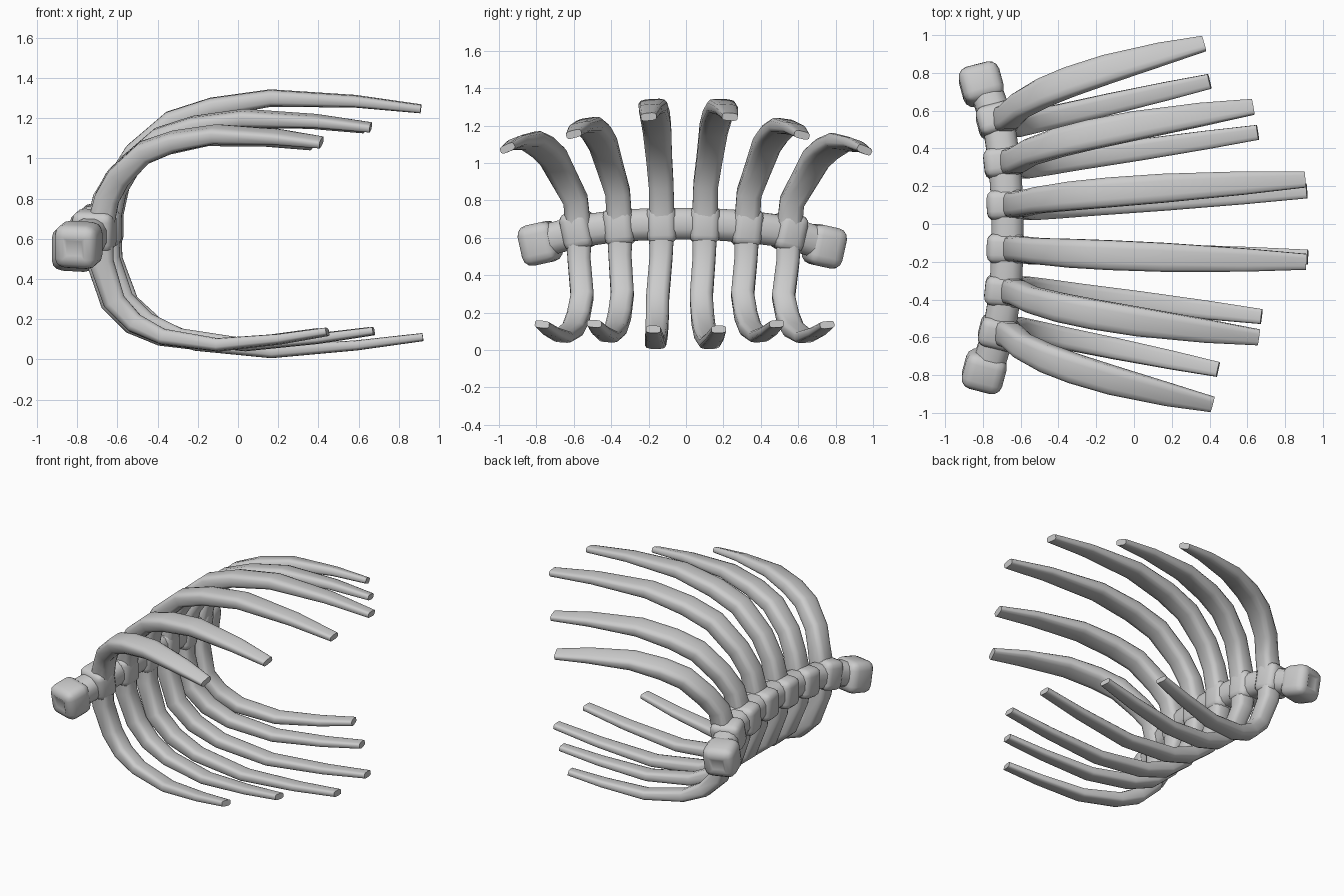
import bpy, bmesh, math
from mathutils import Vector, Matrix

if "Cube" in bpy.data.objects:
    bpy.data.objects.remove(bpy.data.objects["Cube"])


def finish(bm, name, angle=55):
    bmesh.ops.recalc_face_normals(bm, faces=bm.faces)
    me = bpy.data.meshes.new(name)
    bm.to_mesh(me)
    bm.free()
    ob = bpy.data.objects.new(name, me)
    bpy.context.collection.objects.link(ob)
    bpy.ops.object.select_all(action='DESELECT')
    ob.select_set(True)
    bpy.context.view_layer.objects.active = ob
    bpy.ops.object.shade_smooth_by_angle(angle=math.radians(angle))
    return ob


def sweep(name, path, n=12, power=0.55):
    """path: list of (point, width, thickness, width direction)"""
    bm = bmesh.new()
    rings = []
    for i, (p, w, t, side) in enumerate(path):
        tan = (path[min(i + 1, len(path) - 1)][0] - path[max(i - 1, 0)][0]).normalized()
        a = (side - tan * side.dot(tan)).normalized()
        b = tan.cross(a)
        ring = []
        for k in range(n):
            ang = 2 * math.pi * (k + 0.5) / n
            c, s = math.cos(ang), math.sin(ang)
            c = math.copysign(abs(c) ** power, c)
            s = math.copysign(abs(s) ** power, s)
            ring.append(bm.verts.new(p + a * c * w / 2 + b * s * t / 2))
        rings.append(ring)
    for r0, r1 in zip(rings, rings[1:]):
        for k in range(n):
            bm.faces.new((r0[k], r0[(k + 1) % n], r1[(k + 1) % n], r1[k]))
    bm.faces.new(rings[0])
    bm.faces.new(rings[-1])
    return finish(bm, name)


def block(name, centre, size, axis, bevel, dimple=0):
    """rounded cube whose local y follows axis; dimple hollows the +y end"""
    bm = bmesh.new()
    bmesh.ops.create_cube(bm, size=1)
    bmesh.ops.scale(bm, vec=size, verts=bm.verts)
    bmesh.ops.bevel(bm, geom=bm.edges[:], offset=bevel, segments=3, profile=0.5, affect='EDGES')
    if dimple:
        end = max(bm.faces, key=lambda f: f.calc_center_median().y)
        bmesh.ops.inset_region(bm, faces=[end], thickness=0.025)
        bmesh.ops.translate(bm, vec=(0, -dimple, 0), verts=end.verts)
    y = Vector(axis).normalized()
    x = Vector((1, 0, 0))
    x = (x - y * x.dot(y)).normalized()
    rot = Matrix((x, y, x.cross(y))).transposed().to_4x4()
    bmesh.ops.transform(bm, matrix=Matrix.Translation(centre) @ rot, verts=bm.verts)
    return finish(bm, name, 80)


# rib outline: reach u, rise v, width, thickness (tip to root)
UPPER = [(1, .915, .085, .042), (.79, .975, .125, .06), (.52, 1, .155, .085), (.335, .925, .16, .10),
         (.205, .815, .155, .11), (.09, .56, .14, .12), (.035, .34, .135, .125)]
LOWER = [(1, .885, .08, .04), (.79, .95, .10, .05), (.52, 1, .115, .065), (.28, .93, .12, .08),
         (.155, .81, .125, .10), (.065, .62, .125, .115), (.01, .28, .125, .125)]

# root point, upper tip x, y, rise, lower tip x, y, drop, lower sideways dip
RIBS = [
    ((-.70, .55, .63), .37, .955, .48, .40, .755, .56, -.045),
    ((-.665, .325, .655), .63, .62, .54, .655, .485, .582, -.035),
    ((-.65, .10, .67), .905, .235, .63, .915, .175, .632, -.025),
    ((-.65, -.13, .67), .91, -.20, .63, .92, -.175, .632, -.02),
    ((-.66, -.355, .66), .66, -.60, .54, .675, -.49, .587, .025),
    ((-.69, -.575, .64), .415, -.955, .48, .445, -.77, .568, .035),
]

# ribs, each one continuous C through the spine
for i, (root, ux, uy, rise, lx, ly, drop, dip) in enumerate(RIBS):
    x0, y0, z0 = root
    roll = y0 * 0.75
    up, low = [], []
    for u, v, w, t in UPPER:
        s = max(0, (u - .03) / .97) ** 0.6
        p = Vector((x0 + u * (ux - x0), y0 + (uy - y0) * s, z0 + v * rise))
        up.append((p, w, t, Vector((0, 1, -math.tan(roll * u)))))
    for u, v, w, t in LOWER:
        d = dip * min(1, u / .06)
        p = Vector((x0 + u * (lx - x0), y0 + d + (ly - y0 - dip) * u, z0 - v * drop))
        low.append((p, w, t, Vector((0, 1, math.tan(roll * u * .3)))))
    mid = [(Vector((x0, y0, z0)), .14, .14, Vector((0, 1, 0)))]
    sweep(f"rib_pair_{i + 1}", low + mid + up[::-1])

# spine tube
ends = [Vector((-.80, .75, .56)), Vector((-.785, -.79, .575))]
spine = [ends[0], Vector((-.715, .52, .635)), Vector((-.685, .32, .66)), Vector((-.67, .1, .675)),
         Vector((-.67, -.13, .675)), Vector((-.68, -.355, .665)), Vector((-.715, -.57, .635)), ends[1]]
sweep("spine", [(p, .175, .175, Vector((1, 0, 0))) for p in spine], 12, .75)

# vertebrae at each rib root
for i, rib in enumerate(RIBS):
    axis = spine[i] - spine[i + 2]
    block(f"vertebra_{i + 1}", Vector(rib[0]) + Vector((-.025, 0, 0)), (.21, .16, .205), axis, .045)

# end vertebrae with hollowed outer faces
for label, c, s in (("rear", ends[0], 1), ("front", ends[1], -1)):
    axis = Vector((-.27, s, -.22))
    block(f"end_vertebra_{label}", c + Vector((-.008, -s * .01, -.005)), (.22, .20, .22), axis, .055, .01)
